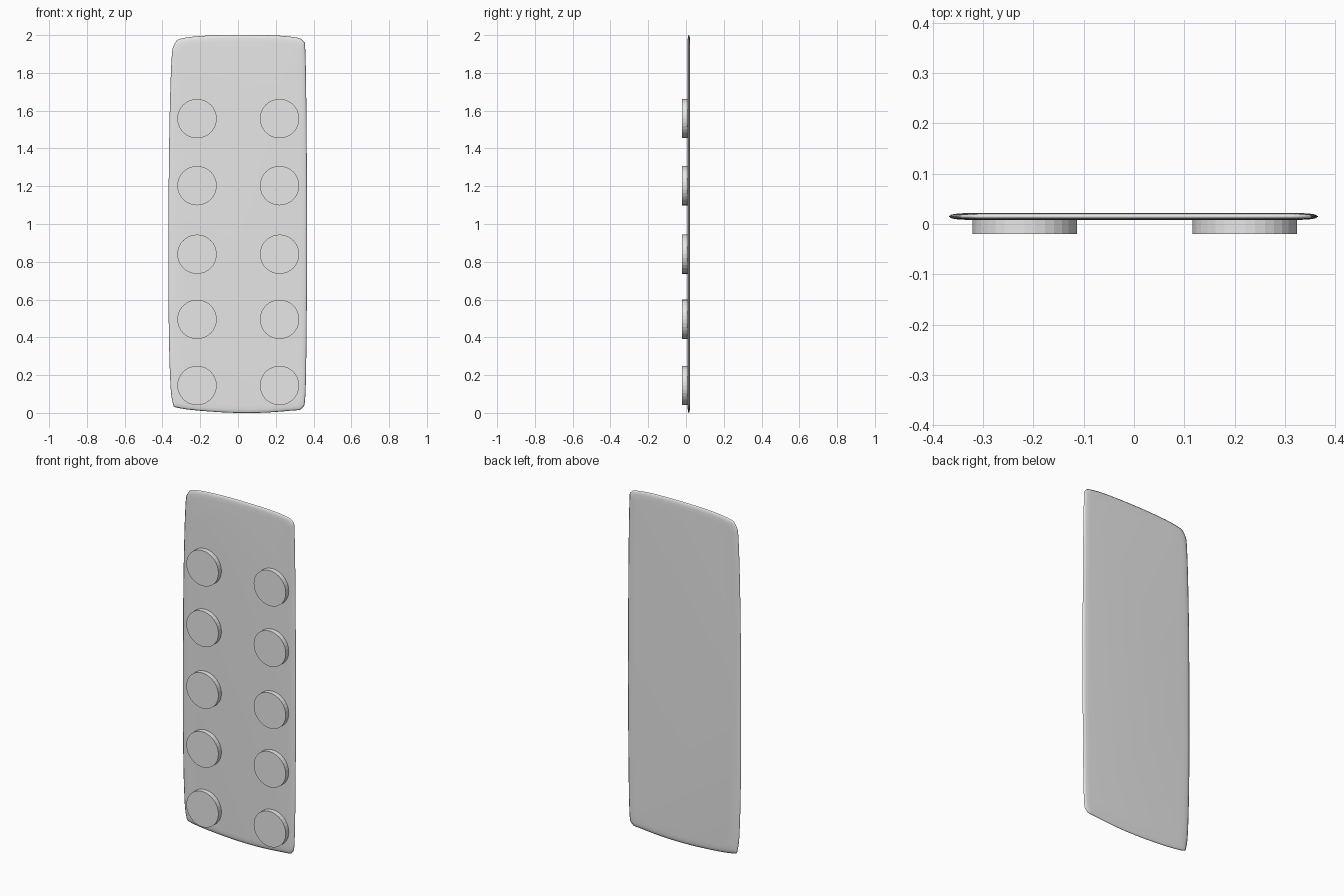
import bpy, bmesh, math
from mathutils import Vector, Matrix

cube = bpy.data.objects.get("Cube")
if cube:
    bpy.data.objects.remove(cube, do_unlink=True)


def make_material(name, colour):
    material = bpy.data.materials.new(name)
    material.use_nodes = True
    material.diffuse_color = colour
    material.node_tree.nodes["Principled BSDF"].inputs["Base Color"].default_value = colour
    return material


def make_object(name, bm, material):
    bmesh.ops.recalc_face_normals(bm, faces=bm.faces)
    mesh = bpy.data.meshes.new(name)
    bm.to_mesh(mesh)
    bm.free()
    mesh.materials.append(material)
    obj = bpy.data.objects.new(name, mesh)
    bpy.context.collection.objects.link(obj)
    return obj


def smooth_loop(points, steps):
    """Closed Catmull-Rom curve through the given points."""
    result = []
    count = len(points)
    for i in range(count):
        a, b, c, d = (Vector(points[(i + k) % count]) for k in (-1, 0, 1, 2))
        for s in range(steps):
            t = s / steps
            result.append(b + (c - a) * t / 2 + (a * 2 - b * 5 + c * 4 - d) * t**2 / 2
                          + (b * 3 - a - c * 3 + d) * t**3 / 2)
    return result


grey = make_material("light grey", (0.8, 0.8, 0.8, 1))

# Thin backing sheet: softly bulged outline with a tapered rim
outline = smooth_loop([
    (-.368, .85), (-.365, 1.4), (-.353, 1.85), (-.335, 1.955), (-.28, 1.986),
    (-.1, 2), (.15, 2), (.29, 1.99), (.345, 1.97), (.357, 1.9), (.363, 1.5),
    (.366, .9), (.363, .45), (.357, .1), (.34, .025), (.28, .012), (.1, 0),
    (-.1, .004), (-.31, .025), (-.347, .06), (-.36, .2), (-.367, .5)], 4)
half_width, half_height, sheet_y = .368, 1, .015
rim = [(.04, -.007), (.02, -.006), (.006, -.004), (0, 0),
       (.006, .004), (.02, .006), (.04, .007)]

bm = bmesh.new()
rings = []
for inset, depth in rim:
    sx = 1 - inset / half_width
    sz = 1 - inset / half_height
    rings.append([bm.verts.new((p.x * sx, sheet_y + depth, 1 + (p.y - 1) * sz))
                  for p in outline])
for lower, upper in zip(rings, rings[1:]):
    for i in range(len(lower)):
        bm.faces.new((lower[i - 1], lower[i], upper[i], upper[i - 1]))
bm.faces.new(rings[0])
bm.faces.new(rings[-1])
sheet = make_object("backing_sheet", bm, grey)
sheet.data.shade_smooth()

# Two columns of round tablets standing out of the front
front_y, back_y = -.02, .012
for row, height in enumerate((.145, .495, .84, 1.203, 1.558), start=1):
    for side, x in (("left", .22), ("right", -.217)):
        bm = bmesh.new()
        place = Matrix.Translation((x, (front_y + back_y) / 2, height))
        bmesh.ops.create_cone(
            bm, cap_ends=True, segments=32, radius1=.104, radius2=.104,
            depth=back_y - front_y,
            matrix=place @ Matrix.Rotation(math.pi / 2, 4, "X"))
        make_object(f"tablet_{side}_{row}", bm, grey)
